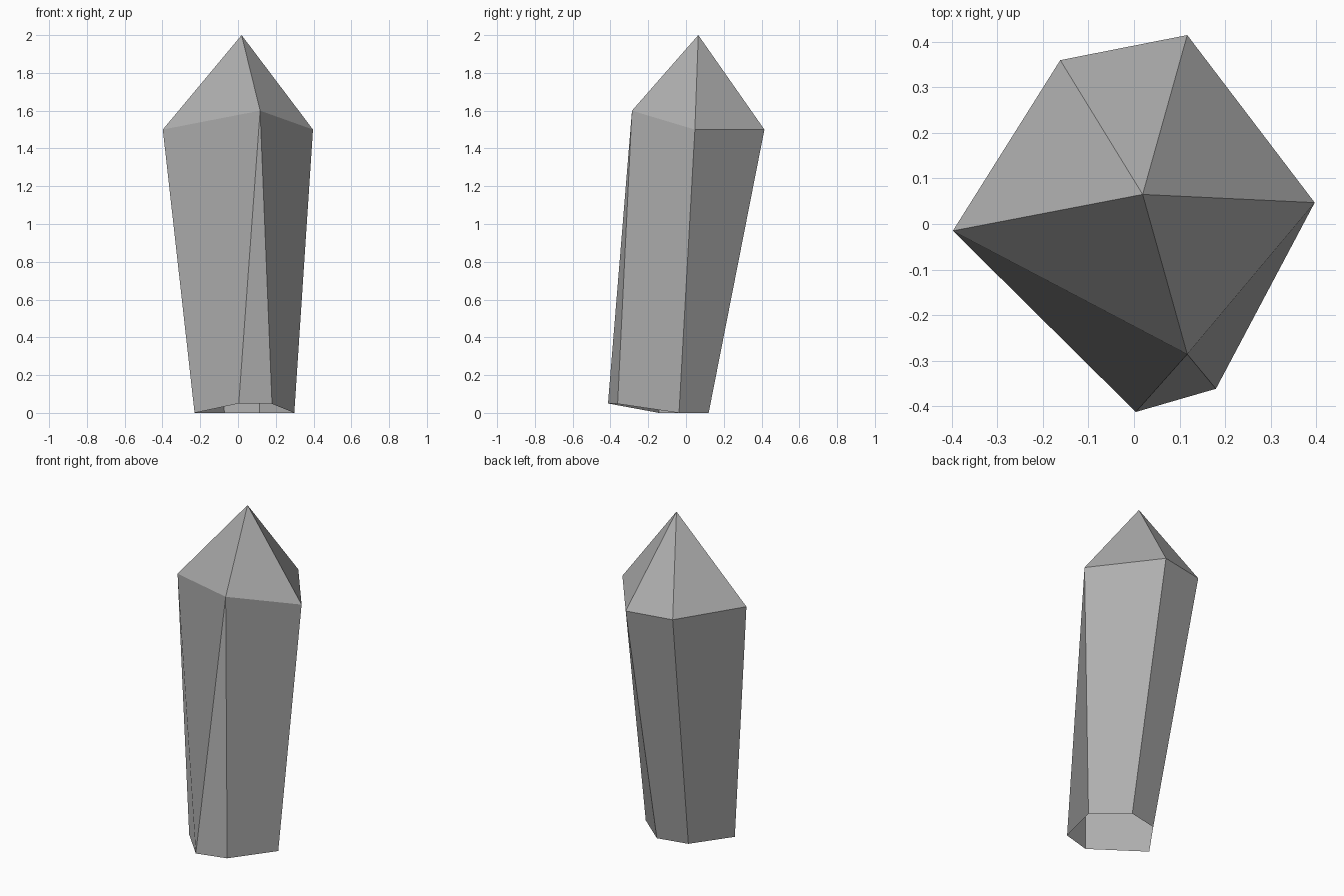
import bpy, bmesh

if "Cube" in bpy.data.objects:
    bpy.data.objects.remove(bpy.data.objects["Cube"])

# Crystal shard: irregular six-sided shaft, open underneath, pointed tip
shoulder_pts = [(-0.398, -0.015, 1.5), (0.117, -0.286, 1.6), (0.397, 0.047, 1.5),
                (0.117, 0.415, 1.5), (-0.162, 0.36, 1.5)]
base_pts = [(-0.23, -0.143, 0), (0.004, -0.413, 0.05), (0.18, -0.362, 0.048),
            (0.298, -0.037, 0), (0.113, 0.12, 0), (-0.072, 0.08, 0)]

bm = bmesh.new()
top = [bm.verts.new(p) for p in shoulder_pts]
base = [bm.verts.new(p) for p in base_pts]
tip = bm.verts.new((0.019, 0.065, 2.0))

# Pointed tip
for i in range(5):
    bm.faces.new((top[i], top[(i + 1) % 5], tip))

# Shaft: the front corner splits into a narrow triangular facet
bm.faces.new((top[0], base[0], base[1], top[1]))
bm.faces.new((top[1], base[1], base[2]))
bm.faces.new((top[2], top[1], base[2], base[3]))
for i in range(2, 5):
    j, k = (i + 1) % 5, (i + 2) % 6
    bm.faces.new((base[i + 1], base[k], top[j], top[i]))

mesh = bpy.data.meshes.new("crystal_shard")
bm.to_mesh(mesh)
bm.free()

# Dark grey stone
stone = bpy.data.materials.new("dark_grey")
stone.diffuse_color = (0.43, 0.43, 0.43, 1)
stone.use_nodes = True
stone.node_tree.nodes["Principled BSDF"].inputs["Base Color"].default_value = stone.diffuse_color
mesh.materials.append(stone)
bpy.context.collection.objects.link(bpy.data.objects.new("crystal_shard", mesh))
